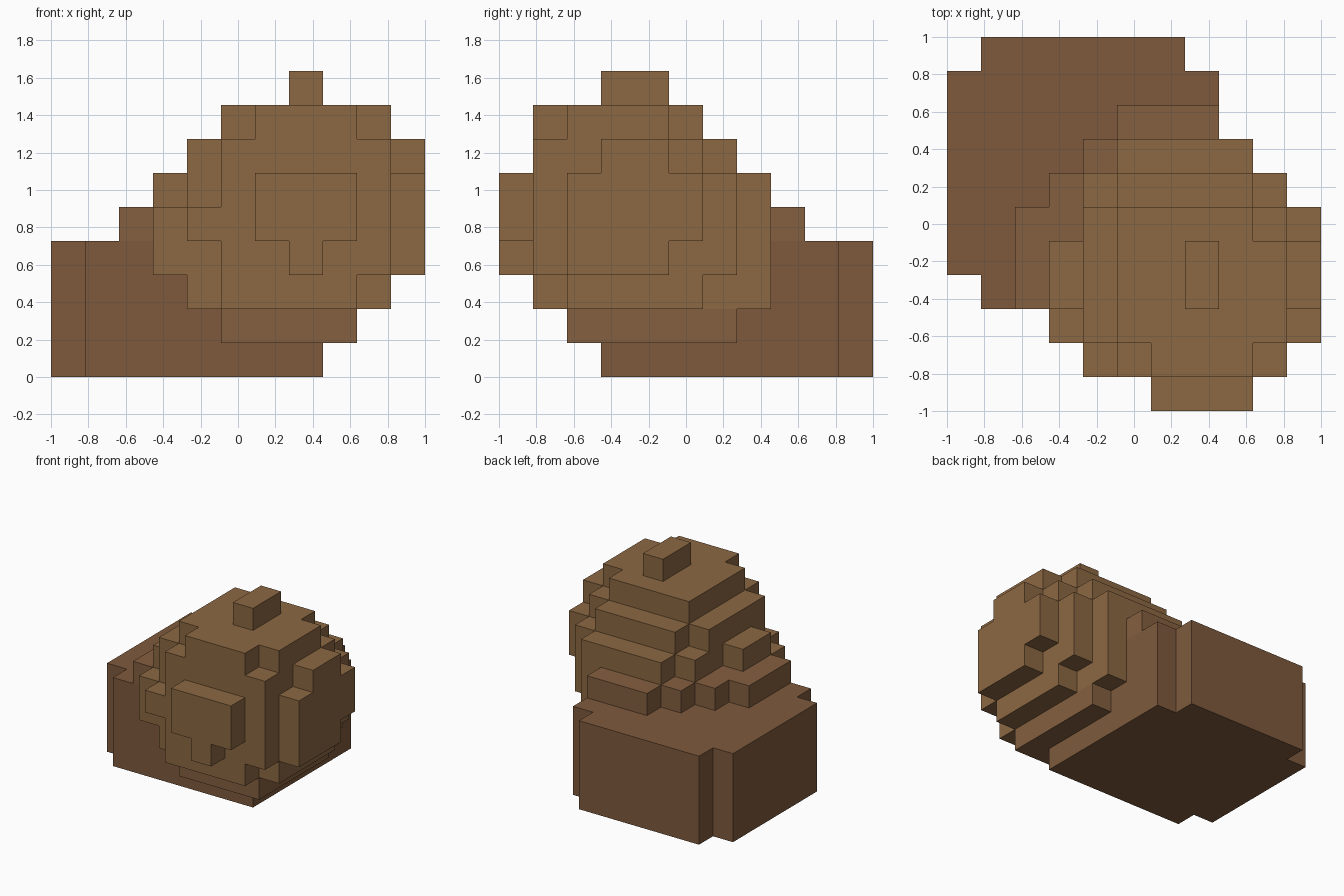
import bpy, bmesh
from mathutils import Vector

if "Cube" in bpy.data.objects:
    bpy.data.objects.remove(bpy.data.objects["Cube"])

U = 2 / 11  # cell size; the model sits on an 11 x 11 x 9 grid


def cells(z0, z1, rects):
    """Grid cells covered by rectangles (x0, x1, y0, y1) between two levels."""
    return {(x, y, z) for x0, x1, y0, y1 in rects
            for x in range(x0, x1) for y in range(y0, y1) for z in range(z0, z1)}


# Block with clipped corners that forms the foot
base = cells(0, 4, [(1, 7, 3, 11), (0, 8, 4, 10), (1, 8, 3, 4)])

# Darker steps joining the foot to the rounded lobe
steps = cells(1, 2, [(5, 9, 2, 7)])
steps |= cells(4, 5, [(2, 3, 3, 6), (3, 4, 5, 7), (4, 5, 6, 8), (5, 8, 8, 9)])

# Rounded lobe, one stepped outline per level
lobe_levels = {
    2: [(5, 9, 1, 8), (4, 10, 2, 6)],
    3: [(7, 8, 0, 5), (5, 10, 1, 7), (3, 11, 2, 5), (5, 9, 1, 8)],
    4: [(6, 9, 0, 8), (4, 10, 1, 7), (4, 9, 1, 8), (3, 11, 2, 6), (3, 10, 2, 7)],
    5: [(6, 9, 0, 8), (5, 10, 1, 7), (5, 9, 1, 8), (4, 11, 2, 6), (4, 10, 2, 7),
        (3, 4, 3, 5)],
    6: [(5, 10, 1, 6), (5, 9, 1, 7), (4, 10, 2, 6), (10, 11, 3, 5)],
    7: [(6, 9, 1, 6), (5, 10, 2, 5), (5, 9, 2, 6)],
}
lobe = set()
for level, rects in lobe_levels.items():
    lobe |= cells(level, level + 1, rects)

# Small bump on the crown
bump = cells(8, 9, [(7, 8, 3, 5)])

steps -= base
lobe -= base | steps
solid = base | steps | lobe | bump


def build(name, part, color):
    """Skin the exposed cell sides of a part and merge flat areas."""
    bm = bmesh.new()
    for c in sorted(part):
        for axis in range(3):
            for side in (0, 1):
                n = list(c)
                n[axis] += 2 * side - 1
                if tuple(n) in solid:
                    continue
                a, b = (axis + 1) % 3, (axis + 2) % 3
                quad = []
                for da, db in ((0, 0), (1, 0), (1, 1), (0, 1)):
                    p = list(c)
                    p[axis] += side
                    p[a] += da
                    p[b] += db
                    quad.append(bm.verts.new(Vector(p) * U - Vector((1, 1, 0))))
                bm.faces.new(quad if side else quad[::-1])
    bmesh.ops.remove_doubles(bm, verts=bm.verts, dist=1e-4)
    bmesh.ops.dissolve_limit(bm, angle_limit=0.01, verts=bm.verts, edges=bm.edges)
    mesh = bpy.data.meshes.new(name)
    bm.to_mesh(mesh)
    bm.free()
    mat = bpy.data.materials.new(name + "_brown")
    mat.diffuse_color = (*color, 1)
    mat.use_nodes = True
    mat.node_tree.nodes["Principled BSDF"].inputs["Base Color"].default_value = mat.diffuse_color
    mesh.materials.append(mat)
    bpy.context.collection.objects.link(bpy.data.objects.new(name, mesh))


build("base_block", base, (0.212, 0.102, 0.046))
build("joining_steps", steps, (0.232, 0.115, 0.050))
build("rounded_lobe", lobe, (0.263, 0.138, 0.055))
build("crown_bump", bump, (0.263, 0.138, 0.055))
